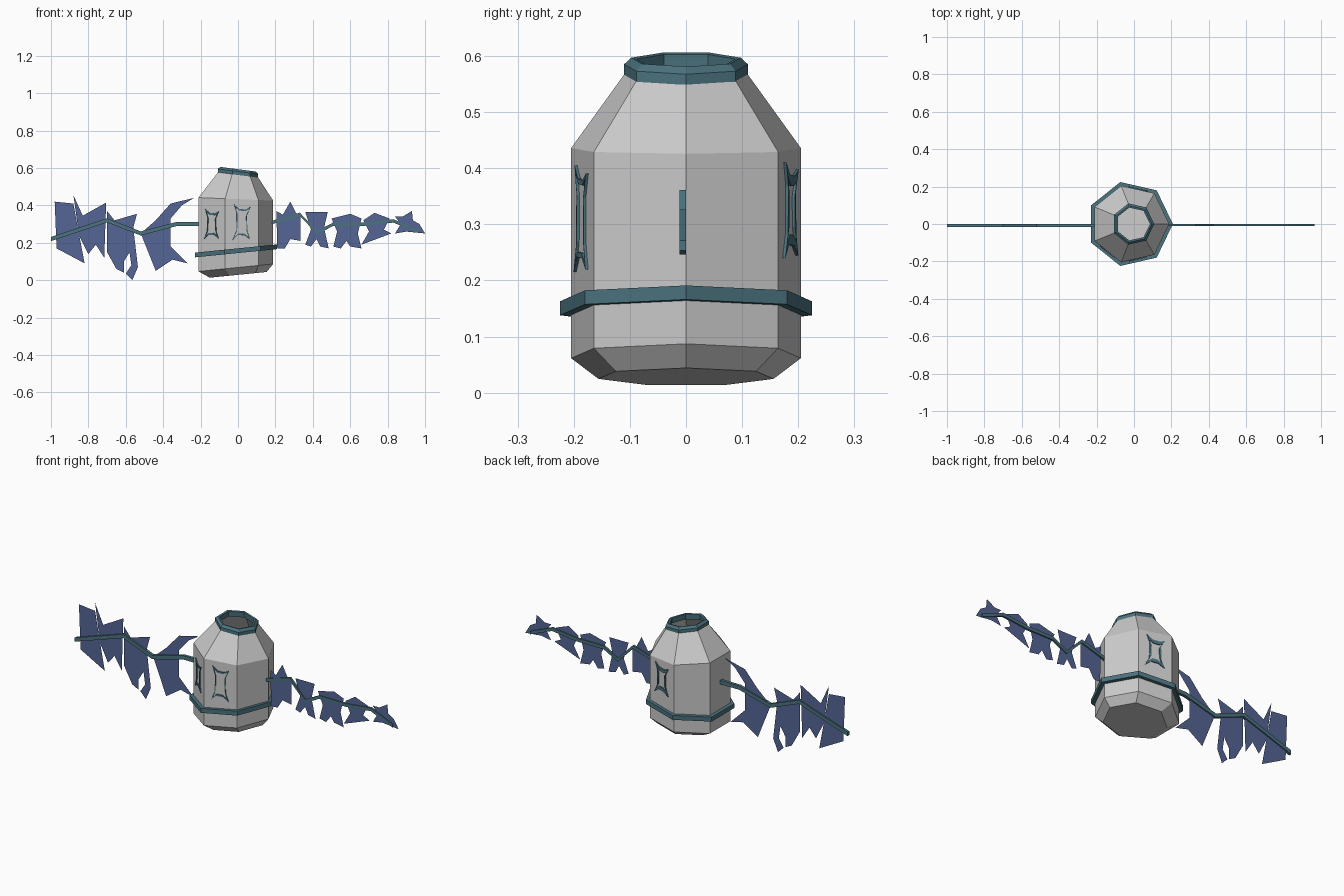
import bpy, bmesh, math

if "Cube" in bpy.data.objects:
    bpy.data.objects.remove(bpy.data.objects["Cube"])

def mat(name, c):
    m = bpy.data.materials.new(name)
    m.diffuse_color = (*c, 1)
    m.use_nodes = True
    m.node_tree.nodes["Principled BSDF"].inputs["Base Color"].default_value = m.diffuse_color
    return m

TEAL = mat("teal_trim", (0.07, 0.17, 0.21))
BLUE = mat("blue_cloth", (0.09, 0.13, 0.30))
SIDES = 7

def make(name, verts, faces, m=None, fix=True):
    bm = bmesh.new()
    vs = [bm.verts.new(v) for v in verts]
    for f in faces:
        bm.faces.new([vs[i] for i in f])
    if fix:
        bmesh.ops.recalc_face_normals(bm, faces=bm.faces[:])
    me = bpy.data.meshes.new(name)
    bm.to_mesh(me)
    bm.free()
    ob = bpy.data.objects.new(name, me)
    bpy.context.collection.objects.link(ob)
    if m:
        me.materials.append(m)
    return ob

def bridge(n, rows, closed=False):
    """Quads between successive rings of n points."""
    out = []
    for r in range(rows if closed else rows - 1):
        s = (r + 1) % rows
        for i in range(n):
            j = (i + 1) % n
            out.append((r*n + i, r*n + j, s*n + j, s*n + i))
    return out

def lathe(name, rings, m=None, closed=False, floor=False):
    """Seven-sided rings given as (radius, height, centre x, tilt slope)."""
    vs = []
    for r, z, cx, k in rings:
        for i in range(SIDES):
            a = 2 * math.pi * i / SIDES
            dx = r * math.cos(a)
            vs.append((cx + dx, r * math.sin(a), z + k * dx))
    fs = bridge(SIDES, len(rings), closed)
    if floor:
        fs.append(tuple(range(SIDES))[::-1])
    return make(name, vs, fs, m)

# jar: body, lower band and neck collar
lathe("jar_body", [(.16, .028, -.007, .1), (.21, .066, -.022, .1),
                   (.21, .434, -.022, -.04), (.107, .572, -.005, -.13)], floor=True)
lathe("lower_band", [(.205, .143, -.022, .1), (.23, .143, -.022, .1),
                     (.23, .168, -.022, .1), (.205, .168, -.022, .1)], TEAL, True)
lathe("neck_collar", [(.092, .562, -.005, -.13), (.113, .562, -.005, -.13),
                      (.113, .582, -.005, -.13), (.1, .594, -.005, -.13),
                      (.09, .592, -.005, -.13)], TEAL, True)

# wall frames: pinched outline with flared corners
OUTLINE = [(-1, -1), (-.45, -.72), (.3, -.74), (.9, -.95), (.6, -.5), (.55, .4),
           (.95, .85), (.4, .72), (-.3, .75), (-.85, 1), (-.55, .5), (-.6, -.5)]

def frame(name, side, z, w, h, inner):
    a = 2 * math.pi * (side + .5) / SIDES
    apo = .21 * math.cos(math.pi / SIDES)
    n, t = (math.cos(a), math.sin(a)), (-math.sin(a), math.cos(a))
    vs = []
    for s, d in ((1, -.003), (1, .005), (inner, .005), (inner, -.003)):
        for u, v in OUTLINE:
            vs.append((-.022 + n[0]*(apo + d) + t[0]*u*w*s,
                       n[1]*(apo + d) + t[1]*u*w*s, z + v*h*s))
    make(name, vs, bridge(len(OUTLINE), 4, True), TEAL)

frame("back_frame", 1, .325, .055, .085, .7)
frame("front_frame", 5, .31, .05, .095, .87)
frame("front_left_frame", 4, .3, .052, .08, .82)

# side branches: zigzag bars
def branch(name, pts, h, d):
    vs = []
    for x, z in pts:
        vs += [(x, y, z + s) for y, s in ((-d, -h), (0, -h), (0, h), (-d, h))]
    n = len(vs)
    make(name, vs, bridge(4, len(pts)) + [(3, 2, 1, 0), (n-4, n-3, n-2, n-1)], TEAL)

branch("left_branch", [(-.19, .3), (-.33, .3), (-.52, .25), (-.7, .32), (-1, .22)], .011, .016)
branch("right_branch", [(.17, .305), (.33, .352), (.425, .255), (.51, .3), (.68, .3),
                        (.83, .317), (.965, .262)], .009, .012)

# ragged cloth panels hanging on the branches
def panel(name, pts):
    make(name, [(x, -.007, z) for x, z in pts], [range(len(pts))], BLUE, False)

panel("left_panel_outer", [(-.98, .42), (-.88, .41), (-.86, .30), (-.82, .09), (-.97, .17)])
panel("left_panel_second", [(-.88, .455), (-.83, .345), (-.705, .415), (-.715, .12),
                            (-.76, .19), (-.8, .14), (-.85, .24)])
panel("left_panel_third", [(-.7, .37), (-.66, .32), (-.54, .355), (-.56, .28), (-.535, .07), (-.565, 0),
                           (-.6, .035), (-.57, .08), (-.58, .15), (-.61, .1), (-.61, .04),
                           (-.65, .06), (-.7, .15)])
panel("left_panel_inner", [(-.235, .44), (-.36, .41), (-.44, .32), (-.52, .25), (-.44, .05),
                           (-.35, .11), (-.27, .09), (-.36, .18), (-.36, .33), (-.3, .4)])
panel("right_panel_inner", [(.205, .37), (.24, .35), (.28, .42), (.31, .36), (.335, .34),
                            (.335, .21), (.28, .22), (.25, .17), (.21, .17)])
panel("right_panel_second", [(.36, .365), (.48, .365), (.46, .28), (.485, .17), (.44, .18),
                             (.42, .22), (.39, .18), (.36, .19), (.39, .27)])
panel("right_panel_third", [(.5, .33), (.6, .355), (.66, .33), (.64, .25), (.66, .17),
                            (.6, .18), (.58, .21), (.55, .17), (.51, .18), (.53, .26)])
panel("right_panel_fourth", [(.67, .32), (.73, .36), (.81, .33), (.78, .27), (.82, .25),
                             (.74, .22), (.66, .19), (.7, .26)])
panel("right_panel_outer", [(.84, .34), (.88, .34), (.93, .37), (.935, .32), (.97, .3),
                            (1, .25), (.9, .26), (.84, .25), (.87, .3)])
